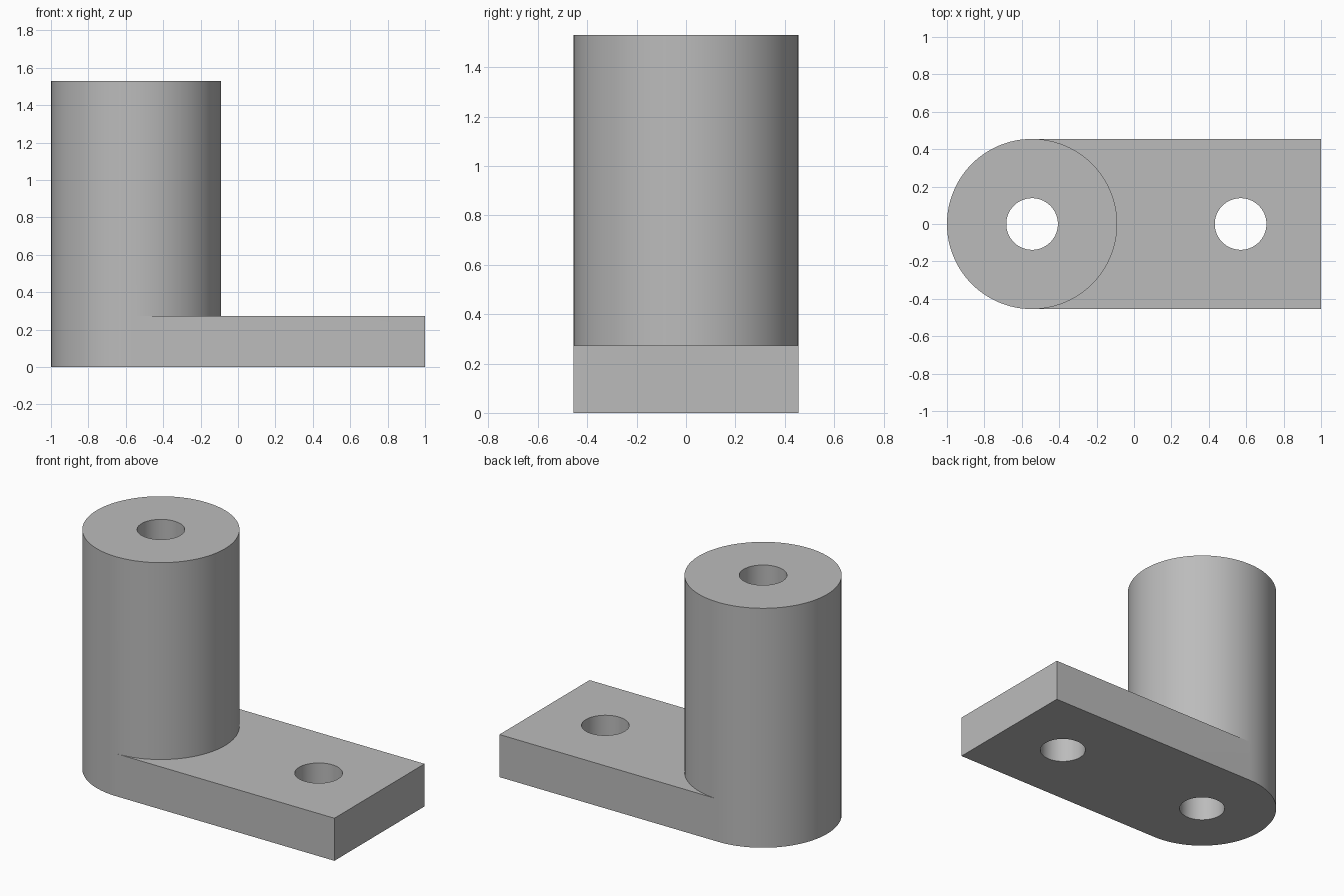
import bpy
import bmesh
from math import sin, cos, pi

cube = bpy.data.objects.get("Cube")
if cube:
    bpy.data.objects.remove(cube)

SEGMENTS = 96
POST_X, POST_R, POST_TOP = -0.545, 0.455, 1.53
PLATE_TOP, PLATE_END = 0.272, 1.0
HOLE_X, HOLE_R = 0.57, 0.138


def arc(x, radius, first=0, last=SEGMENTS - 1):
    """Points on a circle, from one segment number to another."""
    step = 2 * pi / SEGMENTS
    return [(x + radius * cos(i * step), radius * sin(i * step))
            for i in range(first, last + 1)]


def wall(bm, outline, bottom, top):
    """Upright wall along a closed outline."""
    low = [bm.verts.new((x, y, bottom)) for x, y in outline]
    high = [bm.verts.new((x, y, top)) for x, y in outline]
    for i in range(len(outline)):
        j = (i + 1) % len(outline)
        bm.faces.new((low[i], low[j], high[j], high[i]))


def cap(bm, z, *outlines):
    """Flat face at height z, bounded by an outline and its holes."""
    edges = []
    for outline in outlines:
        loop = [bm.verts.new((x, y, z)) for x, y in outline]
        edges += [bm.edges.new((loop[i - 1], loop[i])) for i in range(len(loop))]
    bmesh.ops.triangle_fill(bm, use_beauty=True, edges=edges, normal=(0, 0, 1))


quarter = SEGMENTS // 4
corners = [(PLATE_END, -POST_R), (PLATE_END, POST_R)]
plate_outline = arc(POST_X, POST_R, quarter, 3 * quarter) + corners
plate_top_outline = arc(POST_X, POST_R, -quarter, quarter) + corners[::-1]
post_outline = arc(POST_X, POST_R)
post_hole = arc(POST_X, HOLE_R)
plate_hole = arc(HOLE_X, HOLE_R)

bm = bmesh.new()
# Mounting plate with a rounded end
wall(bm, plate_outline, 0, PLATE_TOP)
cap(bm, 0, plate_outline, post_hole, plate_hole)
cap(bm, PLATE_TOP, plate_top_outline, plate_hole)
# Round post
wall(bm, post_outline, PLATE_TOP, POST_TOP)
cap(bm, POST_TOP, post_outline, post_hole)
# Through holes
wall(bm, post_hole, 0, POST_TOP)
wall(bm, plate_hole, 0, PLATE_TOP)

bmesh.ops.remove_doubles(bm, verts=bm.verts, dist=0.0001)
bmesh.ops.recalc_face_normals(bm, faces=bm.faces)
mesh = bpy.data.meshes.new("post_bracket")
bm.to_mesh(mesh)
bm.free()

bracket = bpy.data.objects.new("post_bracket", mesh)
bpy.context.collection.objects.link(bracket)

# Plain grey finish
grey = bpy.data.materials.new("plain_grey")
grey.use_nodes = True
colour = (0.5, 0.5, 0.5, 1)
grey.diffuse_color = colour
grey.node_tree.nodes["Principled BSDF"].inputs["Base Color"].default_value = colour
mesh.materials.append(grey)

bpy.ops.object.select_all(action="DESELECT")
bracket.select_set(True)
bpy.context.view_layer.objects.active = bracket
bpy.ops.object.shade_smooth_by_angle(angle=pi / 6)
